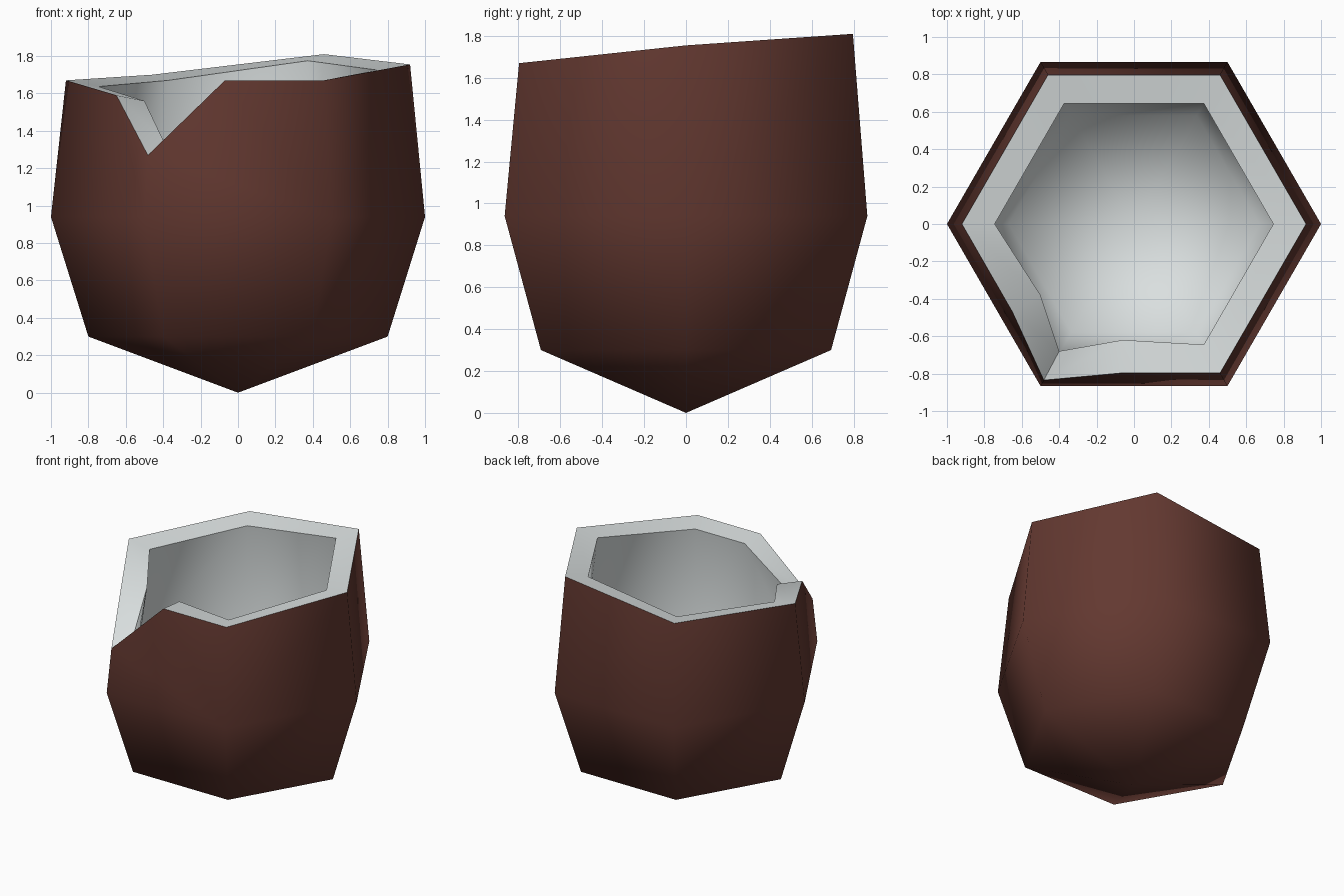
import bpy, bmesh, math

if "Cube" in bpy.data.objects:
    bpy.data.objects.remove(bpy.data.objects["Cube"])


def material(name, rgb):
    m = bpy.data.materials.new(name)
    m.diffuse_color = (*rgb, 1)
    m.use_nodes = True
    m.node_tree.nodes["Principled BSDF"].inputs["Base Color"].default_value = m.diffuse_color
    return m


bm = bmesh.new()


def hexagon(r, z):
    return [bm.verts.new((r * math.cos(i * math.pi / 3), r * math.sin(i * math.pi / 3), z))
            for i in range(6)]


def shell(bottom, low, mid, rim_points, inside):
    """Faceted bowl wall from a bottom point, two hexagons and a broken rim."""
    tip = bm.verts.new((0, 0, bottom))
    a, b = hexagon(*low), hexagon(*mid)
    rim = [bm.verts.new(p) for p in rim_points]
    # rim vertices above each side, in counter-clockwise order
    tops = [(0, 1), (1, 2), (2, 3), (3, 4, 5), (5, 6, 7), (7, 0)]
    for i in range(6):
        j = (i + 1) % 6
        loops = [(tip, a[j], a[i]), (a[i], a[j], b[j], b[i]),
                 (b[i], b[j], *[rim[k] for k in reversed(tops[i])])]
        for loop in loops:
            f = bm.faces.new(loop[::-1] if inside else loop)
            f.material_index = int(inside)
    return rim


# Outer wall; rim points 4 to 6 form the broken notch
outer = shell(0.0, (0.8, 0.3), (1.0, 0.94), [
    (0.92, 0, 1.755), (0.46, 0.797, 1.81), (-0.46, 0.797, 1.70), (-0.92, 0, 1.67),
    (-0.65, -0.47, 1.59), (-0.482, -0.835, 1.27), (-0.07, -0.797, 1.67), (0.46, -0.797, 1.67)], False)

# Inner wall
inner = shell(0.16, (0.67, 0.39), (0.825, 0.95), [
    (0.745, 0, 1.725), (0.373, 0.645, 1.775), (-0.373, 0.645, 1.67), (-0.745, 0, 1.637),
    (-0.5, -0.38, 1.56), (-0.4, -0.68, 1.35), (-0.06, -0.62, 1.66), (0.373, -0.645, 1.645)], True)

# Rim joining both walls
for i in range(8):
    j = (i + 1) % 8
    bm.faces.new((outer[i], outer[j], inner[j], inner[i])).material_index = 1

mesh = bpy.data.meshes.new("broken_shell")
bm.to_mesh(mesh)
bm.free()
mesh.materials.append(material("dark brown", (0.125, 0.04, 0.03)))
mesh.materials.append(material("pale grey", (0.70, 0.74, 0.74)))
obj = bpy.data.objects.new("broken_shell", mesh)
bpy.context.collection.objects.link(obj)
bpy.context.view_layer.objects.active = obj
obj.select_set(True)
bpy.ops.object.shade_smooth_by_angle(angle=math.radians(63))
